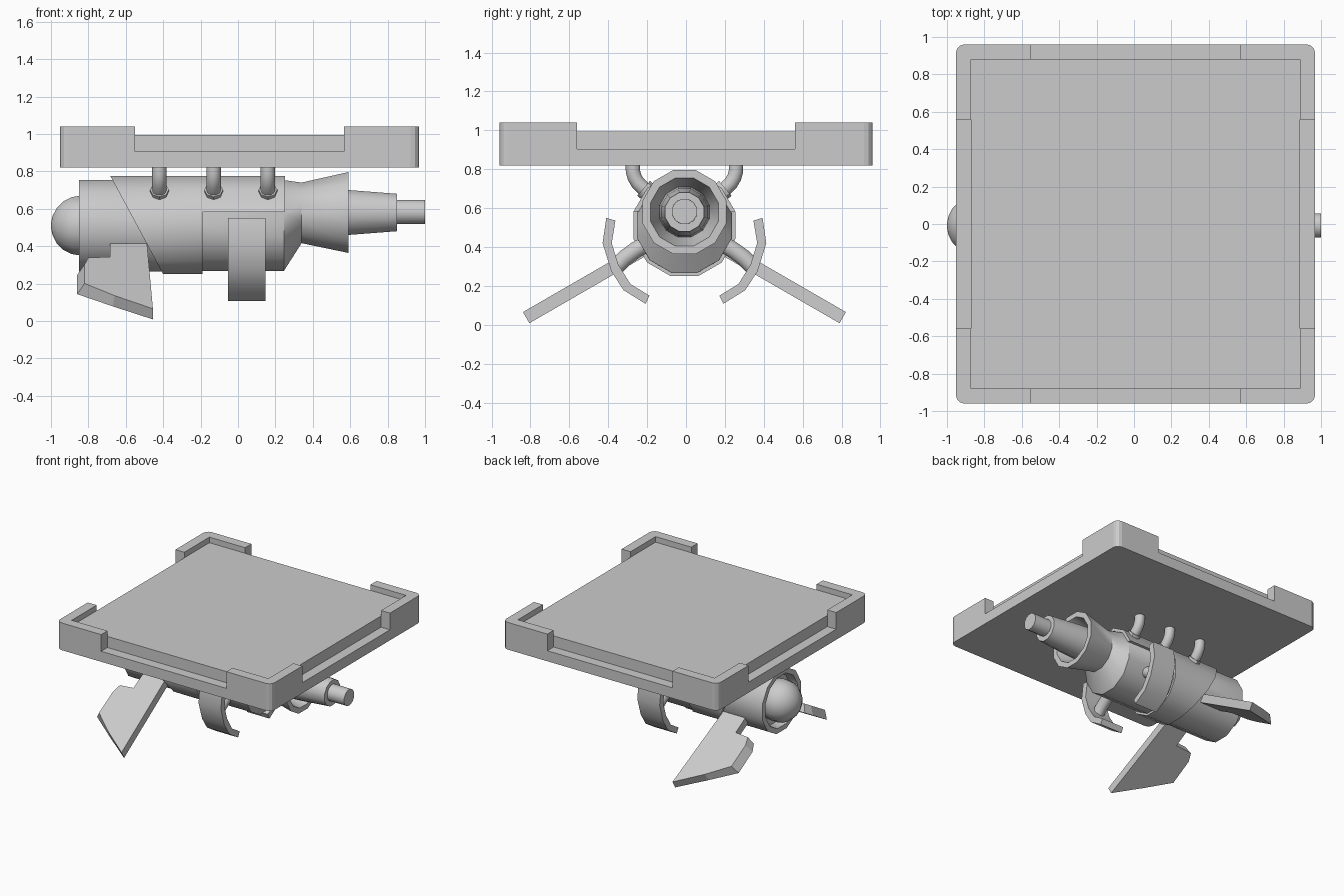
import bpy, bmesh, math
from mathutils import Vector

if "Cube" in bpy.data.objects:
    bpy.data.objects.remove(bpy.data.objects["Cube"])

CY = -0.008   # lengthwise axis of the hanging body
CX = 0.008    # platform centre


def finish(bm, name, smooth=None):
    bmesh.ops.recalc_face_normals(bm, faces=bm.faces)
    me = bpy.data.meshes.new(name)
    bm.to_mesh(me)
    bm.free()
    ob = bpy.data.objects.new(name, me)
    bpy.context.collection.objects.link(ob)
    if smooth:
        bpy.ops.object.select_all(action='DESELECT')
        ob.select_set(True)
        bpy.context.view_layer.objects.active = ob
        bpy.ops.object.shade_smooth_by_angle(angle=math.radians(smooth))
    return ob


def loft(name, rings, smooth=None):
    """Skin a list of equal-length closed rings and cap both ends."""
    bm = bmesh.new()
    rows = [[bm.verts.new(p) for p in r] for r in rings]
    n = len(rows[0])
    for a, b in zip(rows, rows[1:]):
        for i in range(n):
            bm.faces.new((a[i], a[(i + 1) % n], b[(i + 1) % n], b[i]))
    bm.faces.new(rows[0][::-1])
    bm.faces.new(rows[-1])
    return finish(bm, name, smooth)


def ring(x, cz, r, n=12):
    """Ring around the x axis with flats on top; r is the apothem."""
    R = r / math.cos(math.pi / n)
    angs = [2 * math.pi * (i + 0.5) / n for i in range(n)]
    return [(x, CY + R * math.cos(a), cz + R * math.sin(a)) for a in angs]


def turned(name, sections):
    return loft(name, [ring(*s) for s in sections], 40)


def tube(name, pts, r, n=10):
    """Round tube along a path lying in a plane of constant x."""
    pts = [Vector(p) for p in pts]
    rings = []
    for i, p in enumerate(pts):
        t = (pts[min(i + 1, len(pts) - 1)] - pts[max(i - 1, 0)]).normalized()
        u = Vector((1, 0, 0))
        v = t.cross(u)
        rings.append([p + r * (u * math.cos(a) + v * math.sin(a))
                      for a in (2 * math.pi * k / n for k in range(n))])
    return loft(name, rings, 45)


def prism(name, outline, z0, z1):
    return loft(name, [[(CX + x, y, z) for x, y in outline] for z in (z0, z1)])


def rect(hx, hy):
    return [(-hx, -hy), (hx, -hy), (hx, hy), (-hx, hy)]


# Platform tray: rounded block with the middle and side notches cut out
outline = []
for k in range(4):
    q = k * math.pi / 2
    mx, my = ((1, 1), (-1, 1), (-1, -1), (1, -1))[k]
    for j in range(4):
        a = q + j * math.pi / 6
        outline.append((mx * 0.915 + 0.045 * math.cos(a), my * 0.915 + 0.045 * math.sin(a)))
tray = prism("platform_tray", outline, 0.82, 1.04)
for hx, hy in ((0.88, 0.88), (0.56, 1.2), (1.2, 0.56)):
    cutter = prism("tray_cutter", rect(hx, hy), 0.905, 1.3)
    cutter.hide_render = True
    bpy.context.view_layer.objects.active = tray
    mod = tray.modifiers.new("cut", 'BOOLEAN')
    mod.operation = 'DIFFERENCE'
    mod.solver = 'EXACT'
    mod.object = cutter
    bpy.ops.object.modifier_apply(modifier=mod.name)
    bpy.data.objects.remove(cutter)

# Deck slab inside the tray
prism("platform_deck", rect(0.88, 0.88), 0.9, 0.995)

# Inner body, from the recessed front rim to the hollow flared nozzle
turned("body_core", [(-0.79, 0.51, 0.19), (-0.85, 0.51, 0.205), (-0.85, 0.51, 0.245),
                     (0.245, 0.51, 0.243), (0.34, 0.578, 0.162), (0.59, 0.58, 0.216),
                     (0.59, 0.58, 0.175), (0.40, 0.58, 0.125)])

# Domed nose
turned("nose_dome", [(-0.84 - 0.16 * math.sin(a), 0.51, 0.16 * math.cos(a))
                     for a in (math.radians(d) for d in (-17, 0, 18, 36, 54, 72, 85))])

# Stepped exhaust
turned("exhaust_pipe", [(0.38, 0.58, 0.13), (0.59, 0.58, 0.12), (0.85, 0.58, 0.1),
                        (0.85, 0.583, 0.065), (1.0, 0.583, 0.064)])

# Outer sleeve with slanted front, plus the half sleeve running further back
front = [(-0.68 + (0.77 - z) / 0.52 * 0.28, y, z) for _, y, z in ring(0, 0.512, 0.262)]
loft("outer_sleeve", [front, ring(-0.19, 0.512, 0.262)], 40)
upper = [[p for p in ring(x, 0.512, 0.262) if p[2] > 0.57] for x in (-0.19, 0.25)]
loft("upper_half_sleeve", upper, 40)

# Fin outline as (x top face, x bottom face, distance out from the axis)
FIN = [(-0.684, -0.684, 0.235), (-0.487, -0.487, 0.235), (-0.455, -0.455, 0.94),
       (-0.66, -0.67, 0.80), (-0.82, -0.86, 0.67), (-0.82, -0.86, 0.465),
       (-0.80, -0.83, 0.395), (-0.684, -0.684, 0.385)]
# Curved guard cross-section: (inner y, inner z, outer y, outer z)
GUARD = [(0.355, 0.536, 0.402, 0.55), (0.374, 0.42, 0.421, 0.42), (0.34, 0.31, 0.376, 0.275),
         (0.278, 0.21, 0.313, 0.178), (0.18, 0.15, 0.20, 0.108)]

for side, s in (("left", -1), ("right", 1)):
    # Swept fin pointing 30 degrees down
    c, d = math.cos(math.pi / 6), 0.5
    faces = []
    for t, k in ((0.033, 0), (-0.033, 1)):
        faces.append([(p[k], CY + s * (p[2] * c + t * d), 0.507 - p[2] * d + t * c) for p in FIN])
    loft(side + "_fin", faces)

    # Curved guard plate and its arm
    prof = [(g[0], g[1]) for g in GUARD] + [(g[2], g[3]) for g in reversed(GUARD)]
    loft(side + "_guard", [[(x, CY + s * y, z) for y, z in prof] for x in (-0.053, 0.147)], 35)
    arm = [(0.19, 0.42), (0.25, 0.385), (0.305, 0.345), (0.35, 0.30)]
    tube(side + "_guard_arm", [(0.047, CY + s * y, z) for y, z in arm], 0.045)

    # Bent struts with collars, hanging the body from the platform
    for i, x in enumerate((-0.42, -0.13, 0.16)):
        path = [(0.265, 0.83), (0.265, 0.79), (0.257, 0.76), (0.24, 0.73), (0.21, 0.70), (0.16, 0.66)]
        tube(f"{side}_strut_{i + 1}", [(x, CY + s * y, z) for y, z in path], 0.039)
        ends = [(0.17, 0.668), (0.21, 0.702)]
        tube(f"{side}_strut_collar_{i + 1}", [(x, CY + s * y, z) for y, z in ends], 0.05, 8)
